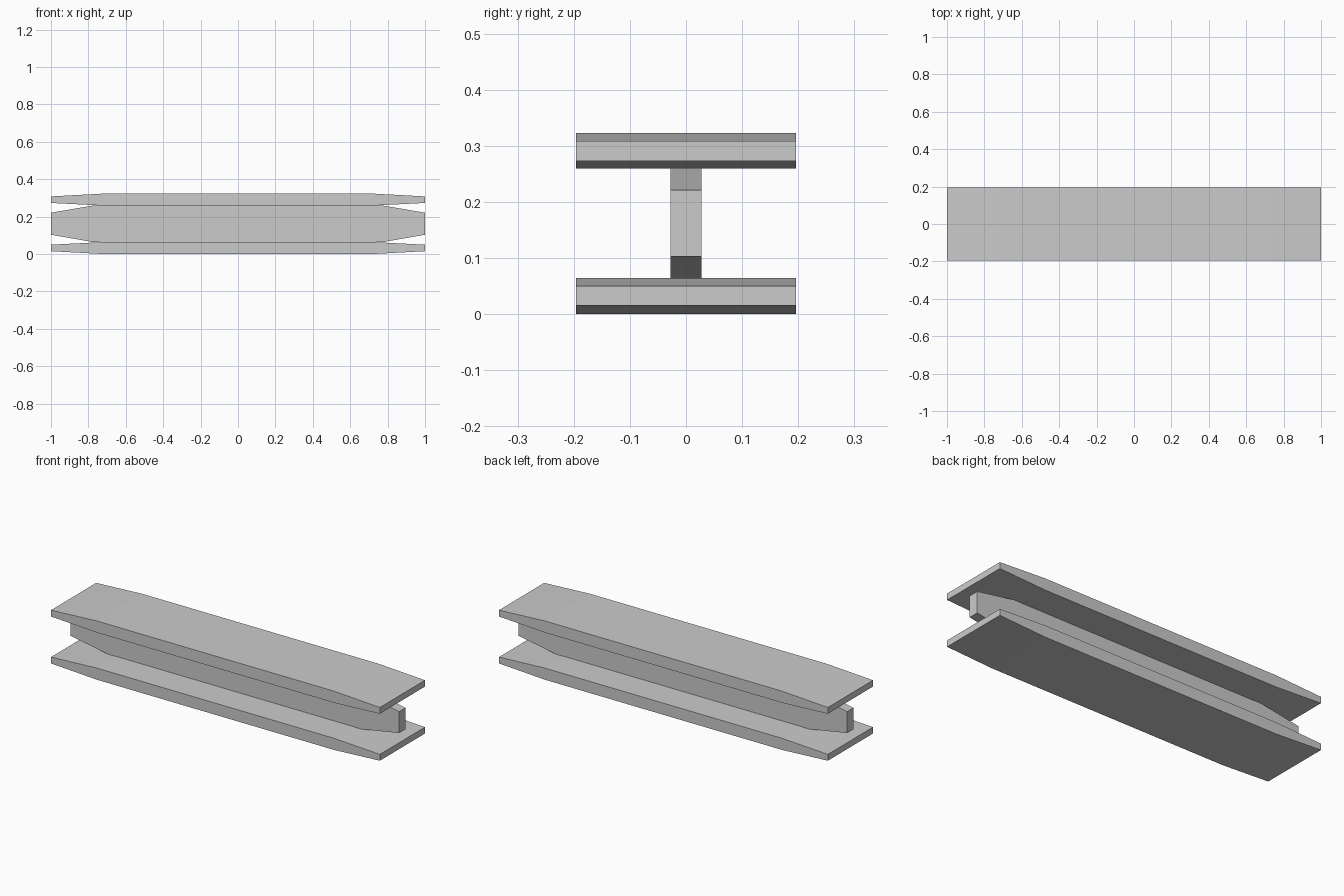
import bpy, bmesh

if "Cube" in bpy.data.objects:
    bpy.data.objects.remove(bpy.data.objects["Cube"])

steel = bpy.data.materials.new("steel grey")
steel.diffuse_color = (0.6, 0.6, 0.6, 1)
steel.use_nodes = True
steel.node_tree.nodes["Principled BSDF"].inputs["Base Color"].default_value = steel.diffuse_color


def tapered_bar(name, half_width, z0, z1, end_z0, end_z1, bend):
    """Bar along x whose top and bottom slope inward beyond the bend."""
    profile = [(-1, end_z0), (-bend, z0), (bend, z0), (1, end_z0),
               (1, end_z1), (bend, z1), (-bend, z1), (-1, end_z1)]
    bm = bmesh.new()
    face = bm.faces.new([bm.verts.new((x, -half_width, z)) for x, z in profile])
    ext = bmesh.ops.extrude_face_region(bm, geom=[face])
    verts = [v for v in ext["geom"] if isinstance(v, bmesh.types.BMVert)]
    bmesh.ops.translate(bm, verts=verts, vec=(0, 2 * half_width, 0))
    bmesh.ops.recalc_face_normals(bm, faces=bm.faces)
    mesh = bpy.data.meshes.new(name)
    bm.to_mesh(mesh)
    bm.free()
    mesh.materials.append(steel)
    obj = bpy.data.objects.new(name, mesh)
    bpy.context.collection.objects.link(obj)
    return obj


# Wide plates above and below, joined by a narrow web
tapered_bar("bottom_flange", 0.196, 0.0, 0.064, 0.015, 0.05, 0.72)
tapered_bar("top_flange", 0.196, 0.259, 0.323, 0.273, 0.308, 0.72)
tapered_bar("web", 0.028, 0.063, 0.26, 0.103, 0.221, 0.77)
